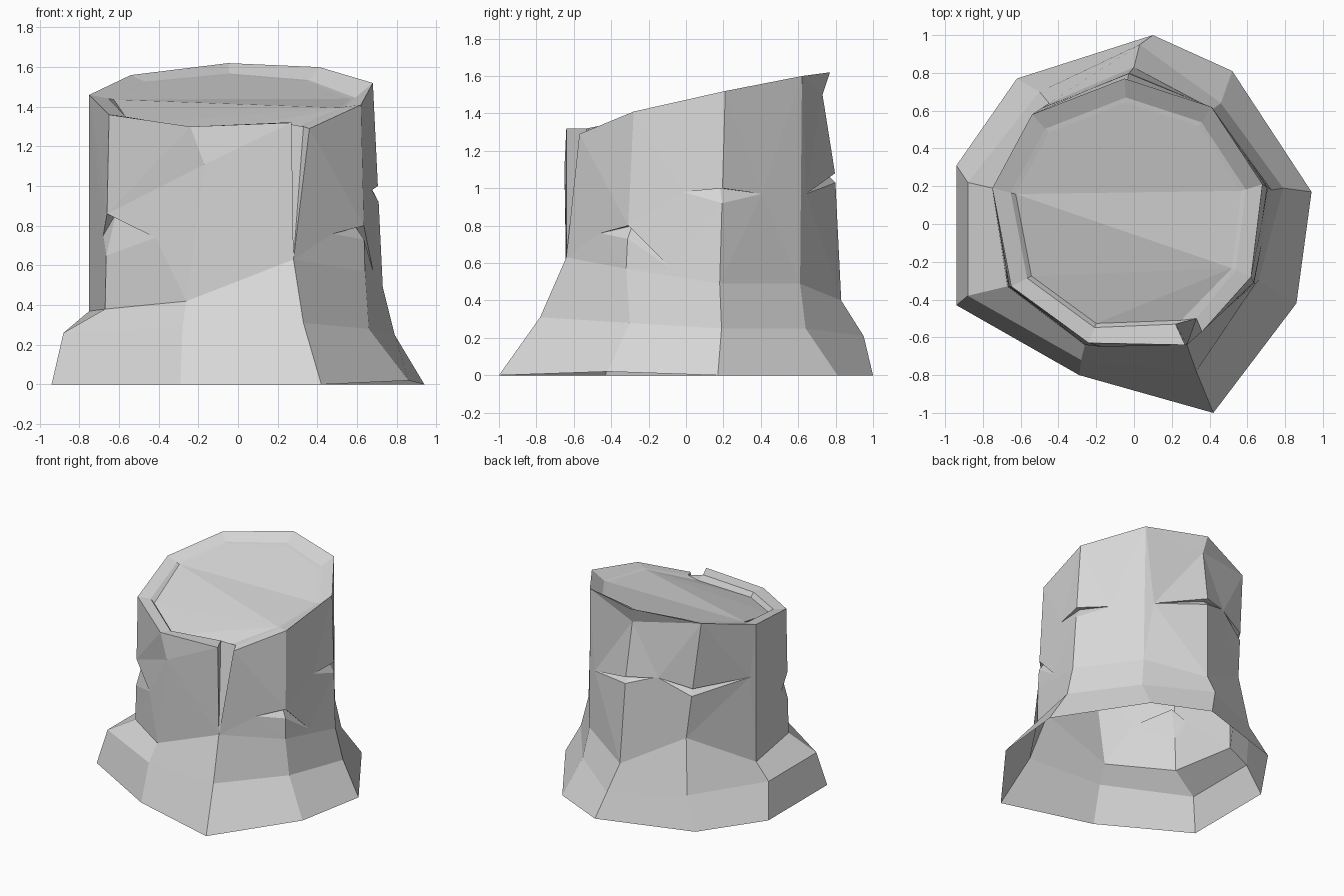
import bpy
import bmesh
from mathutils import Vector

default_cube = bpy.data.objects.get("Cube")
if default_cube:
    bpy.data.objects.remove(default_cube, do_unlink=True)

# Stump corners, anticlockwise: foot, flare, start of the wall, rim
corners = [
    [(.42, -1, 0), (.33, -.78, .31), (.28, -.64, .63), (.30, -.61, 1.32)],
    [(.86, -.42, .02), (.66, -.30, .28), (.64, -.32, .57), (.62, -.28, 1.41)],
    [(.94, .17, 0), (.79, .19, .25), (.73, .18, .49), (.68, .21, 1.52)],
    [(.52, .81, 0), (.46, .64, .25), (.42, .61, .49), (.41, .62, 1.6)],
    [(.1, 1, 0), (.03, .95, .21), (0, .83, .4), (-.05, .77, 1.62)],
    [(-.62, .77, 0), (-.5, .7, .23), (-.45, .64, .65), (-.54, .58, 1.56)],
    [(-.94, .31, 0), (-.88, .22, .26), (-.75, .19, .37), (-.75, .19, 1.46)],
    [(-.94, -.43, 0), (-.88, -.38, .26), (-.67, -.33, .38), (-.65, -.33, 1.36)],
    [(-.29, -.8, 0), (-.28, -.72, .29), (-.26, -.64, .42), (-.24, -.63, 1.3)],
]
SIDES = len(corners)
bm = bmesh.new()


def add_vert(point):
    return bm.verts.new(point)


def add_face(*verts):
    return bm.faces.new(verts)


def wall_point(k, height):
    """Point on the wall edge of corner k at a height."""
    low, high = (Vector(corners[k % SIDES][i]) for i in (2, 3))
    return low.lerp(high, (height - low.z) / (high.z - low.z))


def between(k, step, reach, height):
    """Point on the wall part of the way to the next corner."""
    return wall_point(k, height).lerp(wall_point(k + step, height), reach)


foot, flare, base = (
    [add_vert(corner[level]) for corner in corners] for level in range(3))
left_path = [[] for _ in corners]
right_path = [[] for _ in corners]


def cut_notch(k, low, high, depth, left, right):
    """Flat-topped cut around corner k; left and right are (reach, height)."""
    bottom, top = add_vert(wall_point(k, low)), add_vert(wall_point(k, high))
    p = add_vert(between(k, -1, *left))
    q = add_vert(between(k, 1, *right))
    centre = wall_point(k, high)
    inward = Vector((centre.x, centre.y, 0)).normalized() * depth
    deep = add_vert(centre - inward)
    left_path[k] = [bottom, p, top]
    right_path[k] = [bottom, q, top]
    add_face(p, bottom, deep)
    add_face(p, deep, top)
    add_face(q, deep, bottom)
    add_face(q, top, deep)


# Chipped notches around the trunk
cut_notch(1, .73, .80, .05, (.45, .76), (.48, .57))
cut_notch(2, .92, 1.0, .04, (.42, .98), (.5, .97))
cut_notch(4, 1.03, 1.08, .05, (.85, .97), (.42, 1.1))
cut_notch(5, .98, 1.04, .05, (.52, 1.1), (.9, 1.05))
cut_notch(7, .65, .86, .05, (.2, .75), (.6, .74))

# Bent edges near the rim
for k, point in ((4, (-.04, .73, 1.5)), (8, (-.17, -.65, 1.11))):
    bend = add_vert(point)
    left_path[k] = left_path[k] + [bend]
    right_path[k] = right_path[k] + [bend]

# Rim, inner lip and sunken cut surface
rim, lip, disc = [], [], []
for k, corner in enumerate(corners):
    x, y, z = corner[3]
    x, y = x * .87, y * .87
    height = z - .01 if y < 0 else 1.4 + y / 4
    if k:
        rim.append(add_vert(corner[3]))
        lip.append(add_vert((x, y, height)))
    drop = .035 if k in (0, 7, 8) else .005
    disc.append(add_vert((x * .96, y * .96, height - drop)))

# Split running down the front edge
split = [add_vert(point) for point in (
    (.27, -.64, 1.32), (.22, -.53, 1.32), (.33, -.50, 1.3), (.36, -.57, 1.29))]
for a, b in zip(split, split[1:]):
    add_face(base[0], b, a)
rim_left, lip_left = [split[0]] + rim, [split[1]] + lip
rim_right, lip_right = [split[3]] + rim, [split[2]] + lip
add_face(split[1], split[2], disc[0])

# Flared roots, trunk wall and rim
for k in range(SIDES):
    n = (k + 1) % SIDES
    add_face(foot[k], foot[n], flare[n], flare[k])
    add_face(flare[k], flare[n], base[n], base[k])
    add_face(base[k], base[n], *left_path[n], rim_left[n],
             rim_right[k], *reversed(right_path[k]))
    add_face(rim_right[k], rim_left[n], lip_left[n], lip_right[k])
    add_face(lip_right[k], lip_left[n], disc[n], disc[k])
add_face(*disc)
bm.normal_update()
bmesh.ops.triangulate(bm, faces=[f for f in bm.faces if len(f.verts) > 4])

mesh = bpy.data.meshes.new("tree_stump")
bm.to_mesh(mesh)
bm.free()
stump = bpy.data.objects.new("tree_stump", mesh)
bpy.context.collection.objects.link(stump)

# Plain grey wood
grey = bpy.data.materials.new("plain_grey")
grey.use_nodes = True
colour = (.68, .68, .68, 1)
grey.diffuse_color = colour
grey.node_tree.nodes["Principled BSDF"].inputs["Base Color"].default_value = colour
mesh.materials.append(grey)
